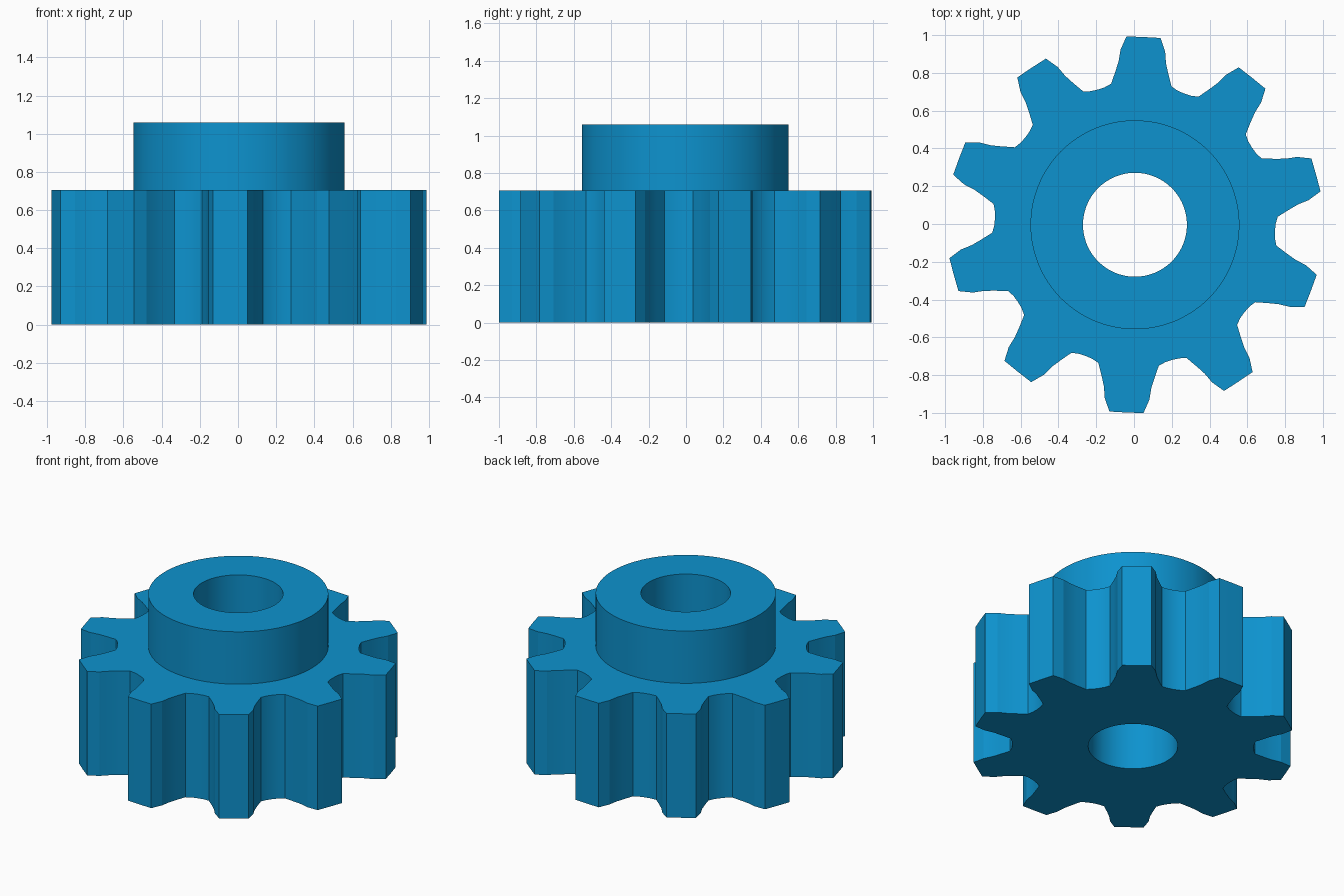
import bpy, bmesh, math

if "Cube" in bpy.data.objects:
    bpy.data.objects.remove(bpy.data.objects["Cube"])

TEETH, FIRST = 10, 15.4          # tooth count, angle of first tooth (degrees)
CX, CY = 0.005, -0.004           # axis of the shaft
GEAR_H, HUB_H = 0.705, 1.06
HUB_R, BORE_R = 0.553, 0.275

# Half of one tooth: (angle from tooth centre, radius), tip to root
half = [(0, 0.995), (5.2, 0.998), (7.3, 0.93), (8.3, 0.87), (9.8, 0.82), (12.2, 0.757)]
tooth = [(-a, r) for a, r in reversed(half[1:])] + half + [(15, 0.745), (18, 0.742), (21, 0.745)]
outline = [(math.radians(FIRST + 360 / TEETH * i + a), r)
           for i in range(TEETH) for a, r in tooth]

blue = bpy.data.materials.new("blue")
blue.diffuse_color = (0.004, 0.29, 0.62, 1)
blue.use_nodes = True
blue.node_tree.nodes["Principled BSDF"].inputs["Base Color"].default_value = blue.diffuse_color

bm = bmesh.new()


def ring(z, radius=None):
    """Loop of vertices: the toothed outline, or a circle of the given radius."""
    return [bm.verts.new((CX + (radius or r) * math.cos(a),
                          CY + (radius or r) * math.sin(a), z)) for a, r in outline]


# Loops run from the bore, round the teeth and hub, and back into the bore
loops = [ring(0, BORE_R), ring(0), ring(GEAR_H), ring(GEAR_H, HUB_R),
         ring(HUB_H, HUB_R), ring(HUB_H, BORE_R)]
n = len(outline)
for k, low in enumerate(loops):
    high = loops[(k + 1) % len(loops)]
    for i in range(n):
        j = (i + 1) % n
        bm.faces.new((low[i], low[j], high[j], high[i]))
bmesh.ops.recalc_face_normals(bm, faces=bm.faces)

mesh = bpy.data.meshes.new("pinion_gear")
bm.to_mesh(mesh)
bm.free()
mesh.materials.append(blue)
gear = bpy.data.objects.new("pinion_gear", mesh)
bpy.context.collection.objects.link(gear)

# Smooth the hub and bore, keep the tooth edges crisp
bpy.context.view_layer.objects.active = gear
gear.select_set(True)
bpy.ops.object.shade_smooth_by_angle(angle=math.radians(12))
